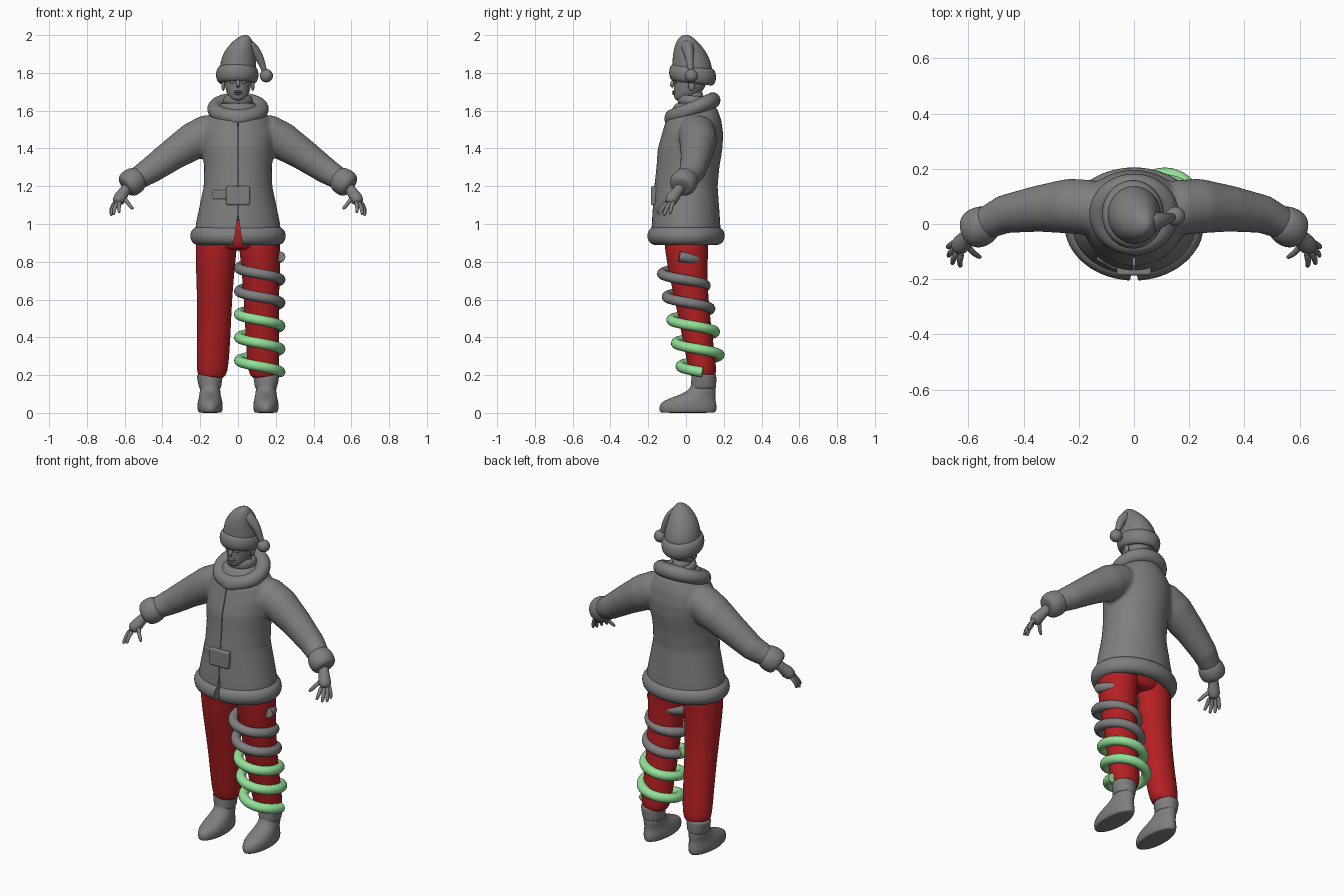
import bpy, bmesh, math
from mathutils import Vector

cube = bpy.data.objects.get("Cube")
if cube:
    bpy.data.objects.remove(cube, do_unlink=True)


def material(name, rgb):
    m = bpy.data.materials.new(name)
    m.use_nodes = True
    m.diffuse_color = (*rgb, 1)
    m.node_tree.nodes["Principled BSDF"].inputs["Base Color"].default_value = (*rgb, 1)
    return m


GREY = material("plain grey", (0.21, 0.21, 0.21))
RED = material("trouser red", (0.45, 0.014, 0.016))
GREEN = material("light green", (0.29, 0.75, 0.31))


def skin(name, rings, mat, closed=False, sub=2):
    """Bridge equal rings of points into one surface, capped unless closed."""
    bm = bmesh.new()
    loops = [[bm.verts.new(p) for p in ring] for ring in rings]
    n = len(loops[0])
    pairs = list(zip(loops, loops[1:])) + ([(loops[-1], loops[0])] if closed else [])
    for a, b in pairs:
        for i in range(n):
            j = (i + 1) % n
            bm.faces.new((a[i], a[j], b[j], b[i]))
    if not closed:
        bm.faces.new(loops[0])
        bm.faces.new(loops[-1])
    bmesh.ops.recalc_face_normals(bm, faces=bm.faces)
    me = bpy.data.meshes.new(name)
    bm.to_mesh(me)
    bm.free()
    me.materials.append(mat)
    ob = bpy.data.objects.new(name, me)
    bpy.context.collection.objects.link(ob)
    if sub:
        ob.modifiers.new("smooth", "SUBSURF").levels = sub
        ob.modifiers["smooth"].render_levels = sub
    return ob


def circle(n):
    return [(math.cos(math.tau * i / n), math.sin(math.tau * i / n)) for i in range(n)]


def loft(name, sections, mat, side=1, sub=2, n=16):
    """Stack ellipses given as z, centre x, centre y, radius x, radius y."""
    return skin(name, [[(side * (x + rx * c), y + ry * s, z) for c, s in circle(n)]
                       for z, x, y, rx, ry in sections], mat, sub=sub)


def tube(name, path, mat, side=1, sub=2, n=12):
    """Sweep circles along points given as x, y, z, radius."""
    pts = [Vector((side * p[0], p[1], p[2])) for p in path]
    rings = []
    for i, p in enumerate(pts):
        tangent = pts[min(i + 1, len(pts) - 1)] - pts[max(i - 1, 0)]
        q = tangent.to_track_quat("Z", "Y")
        rings.append([p + q @ Vector((c, s, 0)) * path[i][3] for c, s in circle(n)])
    return skin(name, rings, mat, sub=sub)


def band(name, centre, rx, ry, thick, tall, slope=0.0, mat=GREY):
    """Padded oval ring, tilted front to back by slope."""
    x, y, z = centre
    return skin(name, [[(x + c * (rx + thick * u), y + s * (ry + thick * u),
                         z + tall * v + slope * s * ry) for u, v in circle(12)]
                       for c, s in circle(32)], mat, closed=True, sub=1)


def ball(name, centre, size, mat=GREY):
    bpy.ops.mesh.primitive_uv_sphere_add(segments=24, ring_count=14, location=centre)
    ob = bpy.context.object
    ob.name = name
    ob.scale = size
    ob.data.materials.append(mat)
    return ob


def block(name, centre, size, turn=0.0):
    bpy.ops.mesh.primitive_cube_add(size=1, location=centre, rotation=(0, 0, turn))
    ob = bpy.context.object
    ob.name = name
    ob.scale = size
    ob.data.materials.append(GREY)
    bpy.ops.object.transform_apply(location=False, rotation=False, scale=True)
    bevel = ob.modifiers.new("bevel", "BEVEL")
    bevel.width, bevel.segments = 0.008, 3
    return ob


def select(obs):
    bpy.ops.object.select_all(action="DESELECT")
    for ob in obs:
        ob.select_set(True)
    bpy.context.view_layer.objects.active = obs[0]


# Coat: hollow skirt, torso and sleeves fused into one surface
coat = loft("coat", [
    (1.04, 0, 0, .17, .13), (.93, 0, 0, .2, .16), (.92, 0, 0, .23, .185),
    (1, 0, 0, .224, .182), (1.1, 0, 0, .203, .175), (1.2, 0, 0, .182, .168),
    (1.3, 0, .01, .18, .167), (1.4, 0, .022, .19, .172), (1.48, 0, .035, .197, .162),
    (1.55, 0, .04, .172, .147), (1.6, 0, .045, .132, .125), (1.64, 0, .045, .09, .1),
], GREY, sub=0, n=32)
sleeves = [tube("sleeve", [
    (.08, .05, 1.5, .08), (.16, .06, 1.48, .1), (.235, .065, 1.44, .1),
    (.35, .055, 1.365, .084), (.47, .035, 1.28, .07), (.565, -.01, 1.222, .055),
], GREY, s, sub=0, n=24) for s in (1, -1)]
select([coat] + sleeves)
bpy.ops.object.join()
remesh = coat.modifiers.new("fuse", "REMESH")
remesh.mode, remesh.voxel_size = "VOXEL", 0.011
soften = coat.modifiers.new("soften", "SMOOTH")
soften.factor, soften.iterations = 0.5, 8

# Padded hem, then the front slit and seam cut through both
hem = band("coat_hem", (0, 0, .937), .213, .165, .043, .05)
outline = [(-.028, .86), (.028, .86), (.002, 1.04), (.002, 1.56), (-.002, 1.56), (-.002, 1.04)]
cutter = skin("slit_cutter", [[(x, y, z) for x, z in outline] for y in (-.3, -.09)], GREY, sub=0)
cutter.hide_render = True
for ob in (coat, hem):
    cut = ob.modifiers.new("slit", "BOOLEAN")
    cut.object, cut.operation, cut.solver = cutter, "DIFFERENCE", "EXACT"
    select([ob])
    bpy.ops.object.convert(target="MESH")
bpy.data.objects.remove(cutter, do_unlink=True)

# Collar, neckband, belt buckle and strap
band("collar", (0, .035, 1.61), .122, .107, .043, .044, .42)
tube("collar_overlap", [(.1, -.035, 1.59, .03), (.07, -.055, 1.575, .042),
                        (.02, -.075, 1.557, .045), (-.03, -.075, 1.553, .04),
                        (-.045, -.072, 1.555, .02)], GREY)
band("neckband", (0, .04, 1.65), .062, .068, .018, .03, -.1)
block("belt_buckle", (0, -.168, 1.15), (.125, .036, .1))
block("belt_strap", (-.098, -.142, 1.155), (.085, .016, .05), -.5)

# Head and face
loft("neck", [(1.55, 0, .045, .06, .065), (1.64, 0, .035, .055, .06),
              (1.72, 0, .035, .055, .06)], GREY)
loft("head", [(1.652, 0, -.02, .022, .03), (1.664, 0, -.012, .042, .052),
              (1.695, 0, .01, .062, .076), (1.74, 0, .022, .072, .088),
              (1.79, 0, .025, .078, .094), (1.86, 0, .03, .07, .08)], GREY)
tube("nose", [(0, -.06, 1.775, .008), (0, -.07, 1.75, .01), (0, -.078, 1.727, .014),
              (0, -.072, 1.718, .01)], GREY)
ball("upper_lip", (0, -.063, 1.7, ), (.023, .012, .006))
ball("lower_lip", (0, -.061, 1.689), (.019, .012, .006))
for s in (1, -1):
    ball("brow", (s * .031, -.057, 1.767), (.024, .012, .007))
    ball("eye", (s * .03, -.055, 1.75), (.014, .009, .007))
    ball("ear", (s * .078, .03, 1.735), (.01, .018, .03))

# Hat with drooping tail and bobble
band("hat_brim", (-.004, .035, 1.79), .088, .1, .026, .047, -.12)
loft("hat_crown", [
    (1.78, 0, .033, .1, .11), (1.84, 0, .033, .1, .108), (1.9, .005, .022, .087, .094),
    (1.95, .018, .01, .066, .07), (1.985, .032, 0, .038, .042), (2.002, .04, 0, .012, .014),
], GREY)
tube("hat_tail", [(.03, 0, 1.955, .04), (.075, .01, 1.935, .034), (.115, .018, 1.885, .024),
                  (.14, .025, 1.81, .014), (.148, .028, 1.785, .01)], GREY)
ball("hat_bobble", (.15, .028, 1.785), (.035, .035, .035))

# Finger bases and tips, thumb last
fingers = [((.643, -.062, 1.125), (.675, -.085, 1.052)), ((.643, -.08, 1.12), (.672, -.117, 1.043)),
           ((.635, -.095, 1.118), (.658, -.145, 1.048)), ((.622, -.102, 1.12), (.628, -.155, 1.06)),
           ((.603, -.075, 1.14), (.555, -.122, 1.078))]

hips = loft("hips", [(.86, 0, 0, .12, .09), (.88, 0, 0, .19, .116), (.96, 0, 0, .2, .128),
                     (1.03, 0, 0, .17, .12)], RED)

for s, label in ((1, "left_"), (-1, "right_")):
    # Cuff and hand
    tube(label + "cuff", [(.515, .012, 1.25, .045), (.525, .008, 1.245, .066),
                          (.562, -.012, 1.222, .077), (.594, -.028, 1.2, .067),
                          (.6, -.03, 1.195, .04)], GREY, s, n=16)
    tube(label + "palm", [(.575, -.02, 1.21, .03), (.602, -.045, 1.172, .028),
                          (.622, -.07, 1.142, .037), (.637, -.084, 1.118, .033),
                          (.64, -.09, 1.108, .015)], GREY, s)
    for base, tip in fingers:
        b, t = Vector(base), Vector(tip)
        mid = (b + t) / 2 + Vector((.008, -.004, .006))
        tube(label + "finger", [(*b, .013), (*mid, .012), (*t.lerp(mid, .2), .01), (*t, .006)],
             GREY, s, sub=1, n=8)

    # Trouser leg
    loft(label + "trouser_leg", [
        (.18, .138, .09, .055, .055), (.2, .138, .09, .078, .07), (.25, .135, .085, .087, .077),
        (.4, .128, .06, .09, .082), (.55, .125, .037, .093, .088), (.7, .122, .015, .1, .1),
        (.85, .117, .003, .111, .116), (.94, .11, 0, .112, .12), (1, .09, 0, .09, .11),
    ], RED, s)

    # Boot and its flared top
    loft(label + "boot", [
        (0, .148, .01, .056, .14), (.004, .148, .01, .064, .152), (.03, .148, .01, .07, .157),
        (.06, .148, .014, .067, .147), (.085, .148, .045, .059, .112), (.115, .148, .088, .055, .073),
        (.16, .148, .093, .052, .062), (.21, .146, .095, .05, .06)], GREY, s)
    loft(label + "boot_top", [
        (.125, .148, .092, .05, .06), (.13, .148, .092, .06, .069), (.165, .149, .094, .065, .068),
        (.2, .15, .095, .072, .068), (.206, .15, .095, .06, .058)], GREY, s)


def coil(name, start, end, mat):
    """Spiral around the left leg, following its backward lean."""
    steps = round((end - start) * 36)
    path = []
    for i in range(steps + 1):
        turn = start + (end - start) * i / steps
        z = .828 - .1225 * turn
        a = math.tau * turn
        path.append((.115 + .109 * math.cos(a), .2 * (.65 - z) + .109 * math.sin(a), z, .027))
    tube(name, path, mat, sub=0, n=16)


# Two-tone spiral
coil("upper_coil", 0, 2.45, GREY)
coil("lower_coil", 2.45, 5, GREEN)

select([ob for ob in bpy.context.scene.objects if ob.type == "MESH" and ob.data.materials])
bpy.ops.object.shade_smooth_by_angle(angle=math.radians(55))
